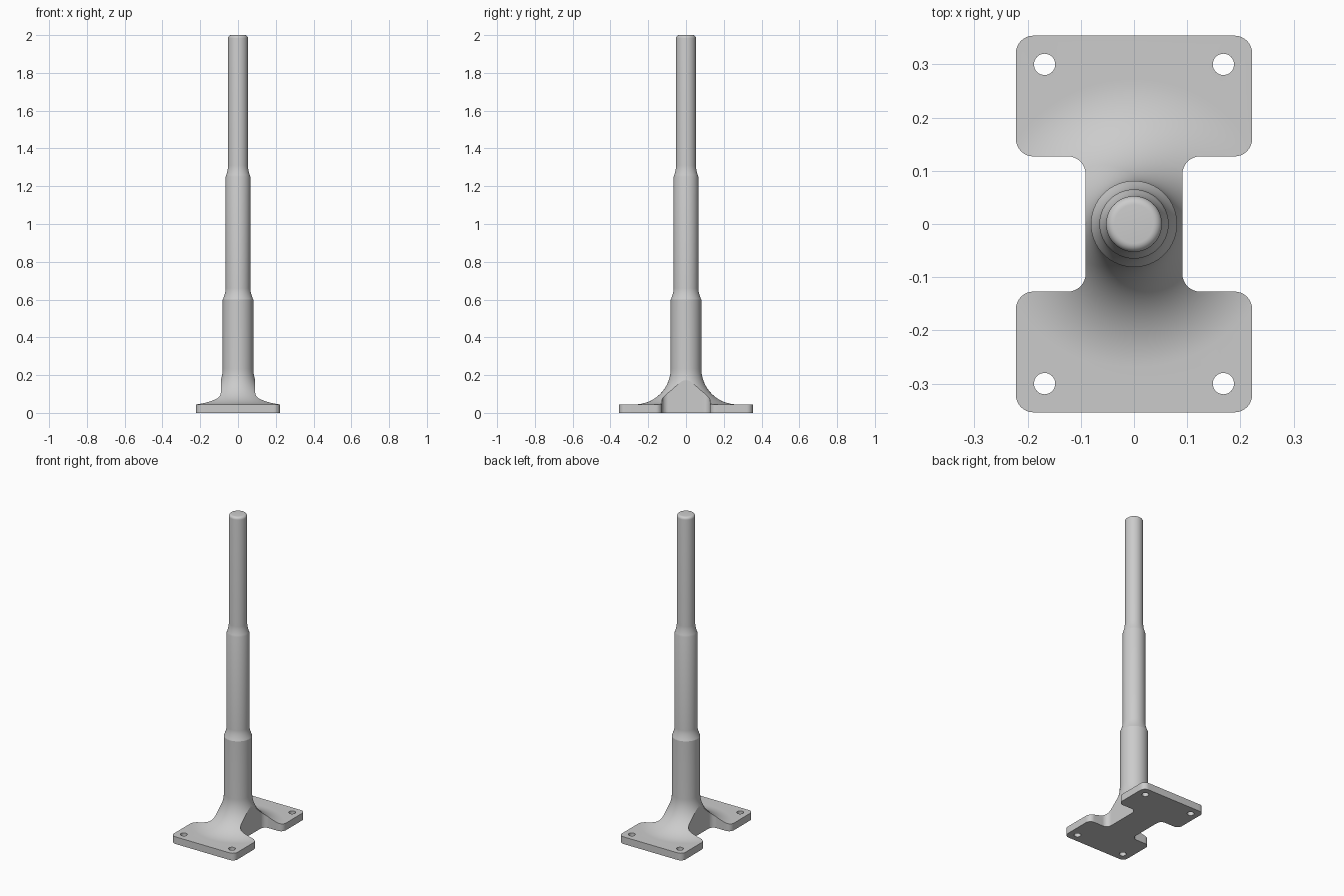
import bpy, bmesh
from math import pi, sin, cos, radians

cube = bpy.data.objects.get("Cube")
if cube:
    bpy.data.objects.remove(cube, do_unlink=True)

grey = bpy.data.materials.new("plain grey")
grey.use_nodes = True
grey.diffuse_color = (0.6, 0.6, 0.6, 1)
grey.node_tree.nodes["Principled BSDF"].inputs["Base Color"].default_value = (0.6, 0.6, 0.6, 1)


def add_object(name, bm):
    bmesh.ops.recalc_face_normals(bm, faces=bm.faces)
    mesh = bpy.data.meshes.new(name)
    bm.to_mesh(mesh)
    bm.free()
    mesh.materials.append(grey)
    ob = bpy.data.objects.new(name, mesh)
    bpy.context.collection.objects.link(ob)
    return ob


def arc(cx, cz, r, start, end, steps):
    """Points along a circular arc, angles in degrees."""
    angles = [radians(start + (end - start) * i / steps) for i in range(steps + 1)]
    return [(cx + r * cos(a), cz + r * sin(a)) for a in angles]


def lathe(name, profile, sides=96):
    """Turn a profile of (radius, z) points about the z axis."""
    bm = bmesh.new()
    verts = [bm.verts.new((r, 0, z)) for r, z in profile]
    edges = [bm.edges.new(pair) for pair in zip(verts, verts[1:])]
    bmesh.ops.spin(bm, geom=verts + edges, cent=(0, 0, 0), axis=(0, 0, 1),
                   angle=2 * pi, steps=sides)
    bmesh.ops.remove_doubles(bm, verts=bm.verts, dist=1e-5)
    return add_object(name, bm)


def prism(name, outline, low, high):
    bm = bmesh.new()
    face = bm.faces.new([bm.verts.new((x, y, low)) for x, y in outline])
    top = bmesh.ops.extrude_face_region(bm, geom=[face])["geom"]
    bmesh.ops.translate(bm, vec=(0, 0, high - low),
                        verts=[v for v in top if isinstance(v, bmesh.types.BMVert)])
    return add_object(name, bm)


def cut(target, tool, operation):
    """Apply a boolean and discard its tool."""
    tool.hide_render = True
    mod = target.modifiers.new(operation.lower(), "BOOLEAN")
    mod.operation, mod.object, mod.solver = operation, tool, "EXACT"
    bpy.context.view_layer.objects.active = target
    bpy.ops.object.modifier_apply(modifier=mod.name)
    bpy.data.objects.remove(tool, do_unlink=True)


# Turned body: wide disc, flared foot, stepped pole, rounded tip
PLATE, FLARE = 0.045, 0.19
LOWER, MIDDLE, UPPER = 0.081, 0.065, 0.0525


def shoulder(r0, r1, z):
    """Concave taper between two pole diameters."""
    height = 0.06
    return [(r1 + (r0 - r1) * (1 - t / 6) ** 1.7, z + height * t / 6) for t in range(7)]


profile = [(0, 0), (0.6, 0), (0.6, PLATE)]
profile += arc(LOWER + FLARE, PLATE + FLARE, FLARE, 270, 180, 24)
profile += shoulder(LOWER, MIDDLE, 0.6)
profile += shoulder(MIDDLE, UPPER, 1.25)
profile += arc(UPPER - 0.016, 2 - 0.016, 0.016, 0, 90, 6)
profile += [(0, 2)]
post = lathe("stepped_post_with_flared_base", profile)

# Two rounded plates joined by a narrow neck: trim the flare to this outline
W, D, NECK, INNER, R = 0.222, 0.354, 0.091, 0.127, 0.033
quarter = arc(NECK + R, INNER - R, R, 180, 90, 8)
quarter += arc(W - R, INNER + R, R, -90, 0, 8)
quarter += arc(W - R, D - R, R, 0, 90, 8)
right = [(x, -y) for x, y in reversed(quarter)] + quarter
outline = right + [(-x, y) for x, y in reversed(right)]
cut(post, prism("outline_cutter", outline, -0.1, 2.1), "INTERSECT")

# Screw holes
for sx in (-1, 1):
    for sy in (-1, 1):
        hole = arc(sx * 0.168, sy * 0.3, 0.02, 0, 360, 32)[:-1]
        cut(post, prism("hole_cutter", hole, -0.1, 0.2), "DIFFERENCE")

# Smooth shading with sharp rims
bpy.ops.object.select_all(action="DESELECT")
post.select_set(True)
bpy.context.view_layer.objects.active = post
bpy.ops.object.shade_smooth_by_angle(angle=radians(20))
